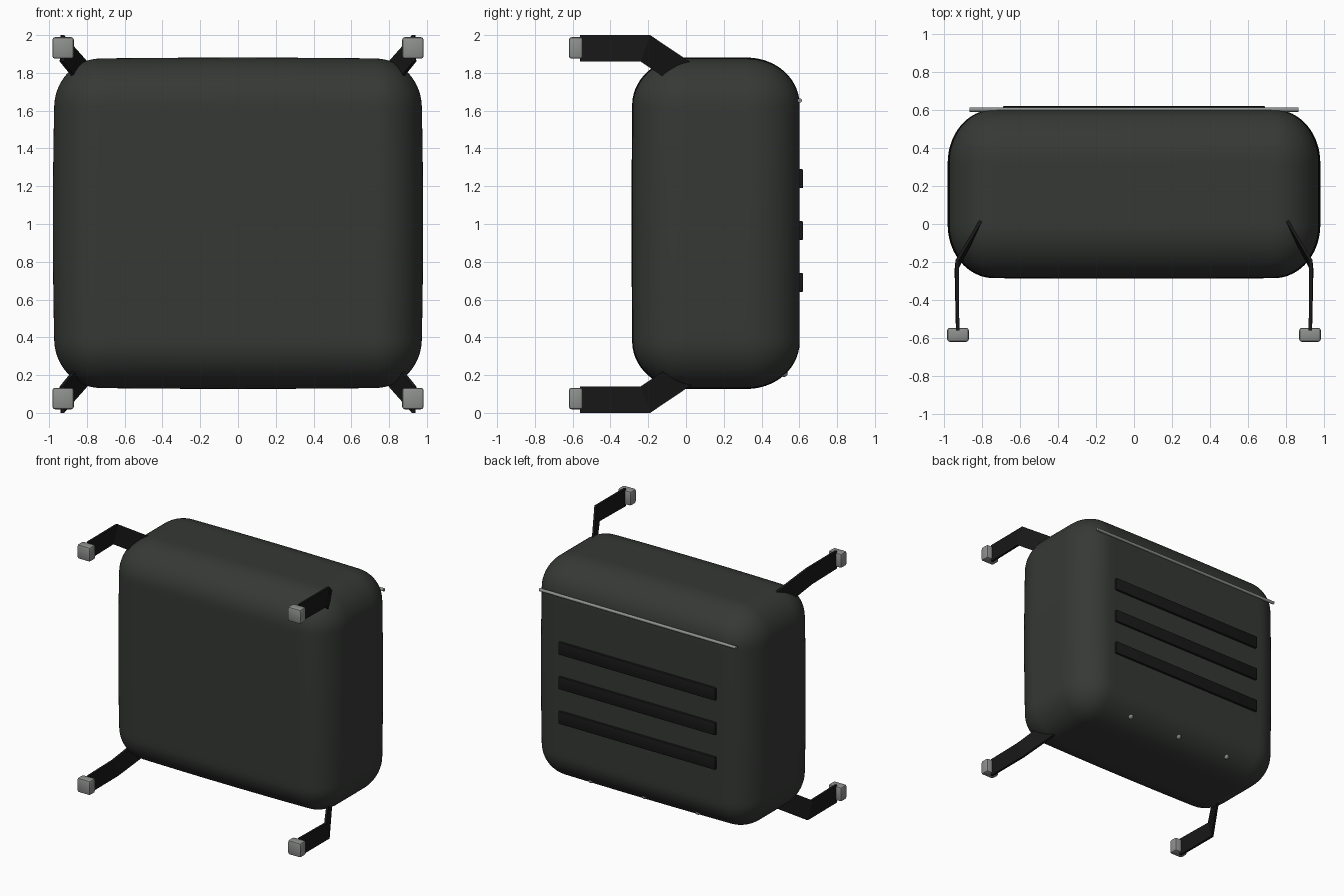
import bpy, bmesh, math
from mathutils import Vector

if "Cube" in bpy.data.objects:
    bpy.data.objects.remove(bpy.data.objects["Cube"])


def material(name, rgb):
    m = bpy.data.materials.new(name)
    m.diffuse_color = (*rgb, 1)
    m.use_nodes = True
    m.node_tree.nodes["Principled BSDF"].inputs["Base Color"].default_value = m.diffuse_color
    return m


SHELL = material("dark_shell", (0.036, 0.04, 0.036))
BLACK = material("black", (0.009, 0.009, 0.009))
GREY = material("grey", (0.27, 0.28, 0.27))


def add_object(name, bm, mat, angle=None):
    bmesh.ops.recalc_face_normals(bm, faces=bm.faces)
    me = bpy.data.meshes.new(name)
    bm.to_mesh(me)
    bm.free()
    me.materials.append(mat)
    ob = bpy.data.objects.new(name, me)
    bpy.context.collection.objects.link(ob)
    if angle:
        bpy.ops.object.select_all(action='DESELECT')
        ob.select_set(True)
        bpy.context.view_layer.objects.active = ob
        bpy.ops.object.shade_smooth_by_angle(angle=math.radians(angle))
    return ob


def box(name, centre, size, mat, bevel):
    bm = bmesh.new()
    bmesh.ops.create_cube(bm, size=1)
    for v in bm.verts:
        v.co = Vector(centre) + Vector(a * b for a, b in zip(v.co, size))
    bmesh.ops.bevel(bm, geom=bm.edges[:], offset=bevel, segments=2,
                    profile=0.5, affect='EDGES')
    return add_object(name, bm, mat, 35)


# Main body: rounded box with slightly bulging sides
half = Vector((0.98, 0.445, 0.877))
rad = Vector((0.24, 0.28, 0.25))
centre = Vector((0, 0.157, 1.004))
bm = bmesh.new()
bmesh.ops.create_cube(bm, size=2)
bmesh.ops.subdivide_edges(bm, edges=bm.edges[:], cuts=55, use_grid_fill=True)
for v in bm.verts:
    p = Vector(a * h for a, h in zip(v.co, half))
    q = Vector(max(-(h - r), min(h - r, a)) for a, h, r in zip(p, half, rad))
    d = Vector((a - b) / r for a, b, r in zip(p, q, rad)).normalized()
    p = q + Vector(a * r for a, r in zip(d, rad))
    u, w = p.x / half.x, p.z / half.z
    p.x *= 1 - 0.014 * w * w
    p.z *= 1 - 0.009 * u * u
    if p.y < 0:
        p.y *= 1 - 0.012 * (u * u + w * w)
    v.co = p + centre
add_object("body", bm, SHELL, 60)

# Bent corner brackets and their end pads
PATH = [  # y, x, z for the outer edge then the inner edge
    ((-0.56, 0.928, 2.0), (-0.56, 0.928, 1.86)),
    ((-0.19, 0.93, 2.0), (-0.24, 0.935, 1.86)),
    ((0.07, 0.775, 1.825), (0.0, 0.805, 1.70)),
]
for sx, side in ((-1, "left"), (1, "right")):
    for sz, level in ((-1, "lower"), (1, "upper")):
        bm = bmesh.new()
        rings = []
        for pair in PATH:
            ring = []
            for (y, x, z), offs in zip(pair, ((-0.009, 0.009), (0.009, -0.009))):
                for o in offs:
                    zz = z if sz > 0 else 2.004 - z - 0.004
                    ring.append(bm.verts.new((sx * (x + o), y, zz)))
            rings.append(ring)
        for a, b in zip(rings, rings[1:]):
            for i in range(4):
                j = (i + 1) % 4
                bm.faces.new((a[i], a[j], b[j], b[i]))
        bm.faces.new(rings[0])
        bm.faces.new(rings[-1])
        add_object(f"bracket_{level}_{side}", bm, BLACK)
        box(f"pad_{level}_{side}", (sx * 0.926, -0.583, 1.004 + sz * 0.928),
            (0.114, 0.074, 0.114), GREY, 0.014)

# Vent strips on the back
for i, z in enumerate((0.69, 0.965, 1.24)):
    box(f"vent_strip_{i}", (0, 0.603, z), (1.38, 0.034, 0.10), BLACK, 0.006)

# Thin rail across the upper back
bm = bmesh.new()
bmesh.ops.create_cone(bm, cap_ends=True, segments=16, radius1=0.012,
                      radius2=0.012, depth=1.73)
for v in bm.verts:
    v.co = Vector((v.co.z, v.co.x + 0.602, v.co.y + 1.654))
add_object("back_rail", bm, GREY, 40)

# Small studs along the lower back edge
for i, x in enumerate((-0.47, 0, 0.47)):
    bm = bmesh.new()
    bmesh.ops.create_uvsphere(bm, u_segments=16, v_segments=10, radius=0.022)
    bmesh.ops.translate(bm, verts=bm.verts, vec=(x, 0.517, 0.212))
    add_object(f"stud_{i}", bm, GREY, 60)
